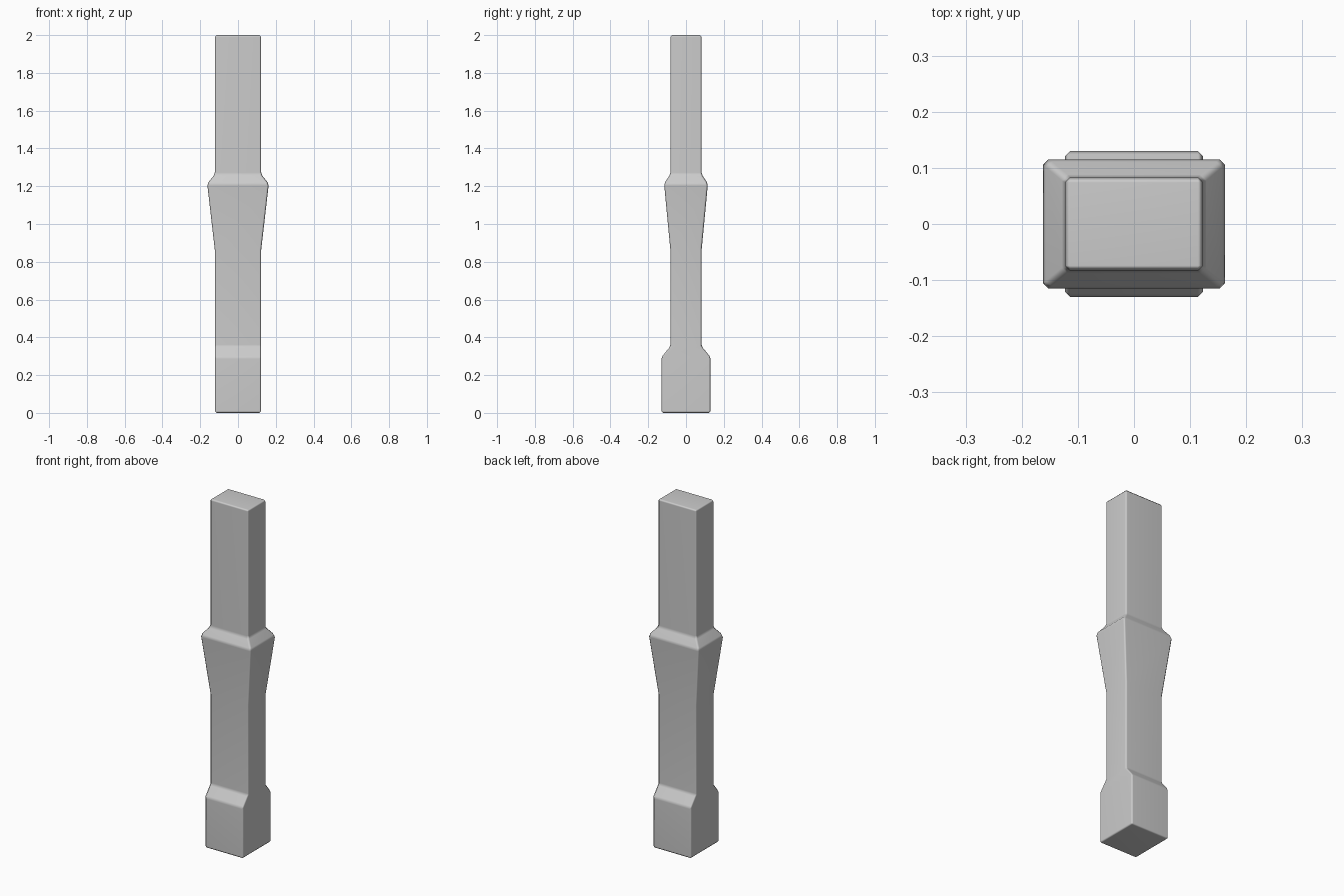
import bpy, bmesh, math

if "Cube" in bpy.data.objects:
    bpy.data.objects.remove(bpy.data.objects["Cube"])

# Rectangular cross-sections from foot to top: height, half width, half depth
SECTIONS = [
    (0.0, 0.123, 0.130),
    (0.295, 0.123, 0.130),
    (0.352, 0.123, 0.083),
    (0.865, 0.123, 0.083),
    (1.213, 0.163, 0.116),
    (1.263, 0.123, 0.083),
    (2.0, 0.123, 0.083),
]

# Loft the post through its sections
bm = bmesh.new()
rings = [[bm.verts.new((sx * hx, sy * hy, z))
          for sx, sy in ((-1, -1), (1, -1), (1, 1), (-1, 1))]
         for z, hx, hy in SECTIONS]
for low, high in zip(rings, rings[1:]):
    for i in range(4):
        j = (i + 1) % 4
        bm.faces.new((low[i], low[j], high[j], high[i]))
bm.faces.new(rings[0][::-1])
bm.faces.new(rings[-1])
bm.normal_update()
mesh = bpy.data.meshes.new("post")
bm.to_mesh(mesh)
bm.free()
post = bpy.data.objects.new("post", mesh)
bpy.context.collection.objects.link(post)

# Softly worn edges with clean flat-face shading
for p in mesh.polygons:
    p.use_smooth = True
bevel = post.modifiers.new("edge_bevel", 'BEVEL')
bevel.width = 0.009
bevel.segments = 1
bevel.limit_method = 'ANGLE'
bevel.angle_limit = math.radians(25)
weighted = post.modifiers.new("face_normals", 'WEIGHTED_NORMAL')
weighted.keep_sharp = True
